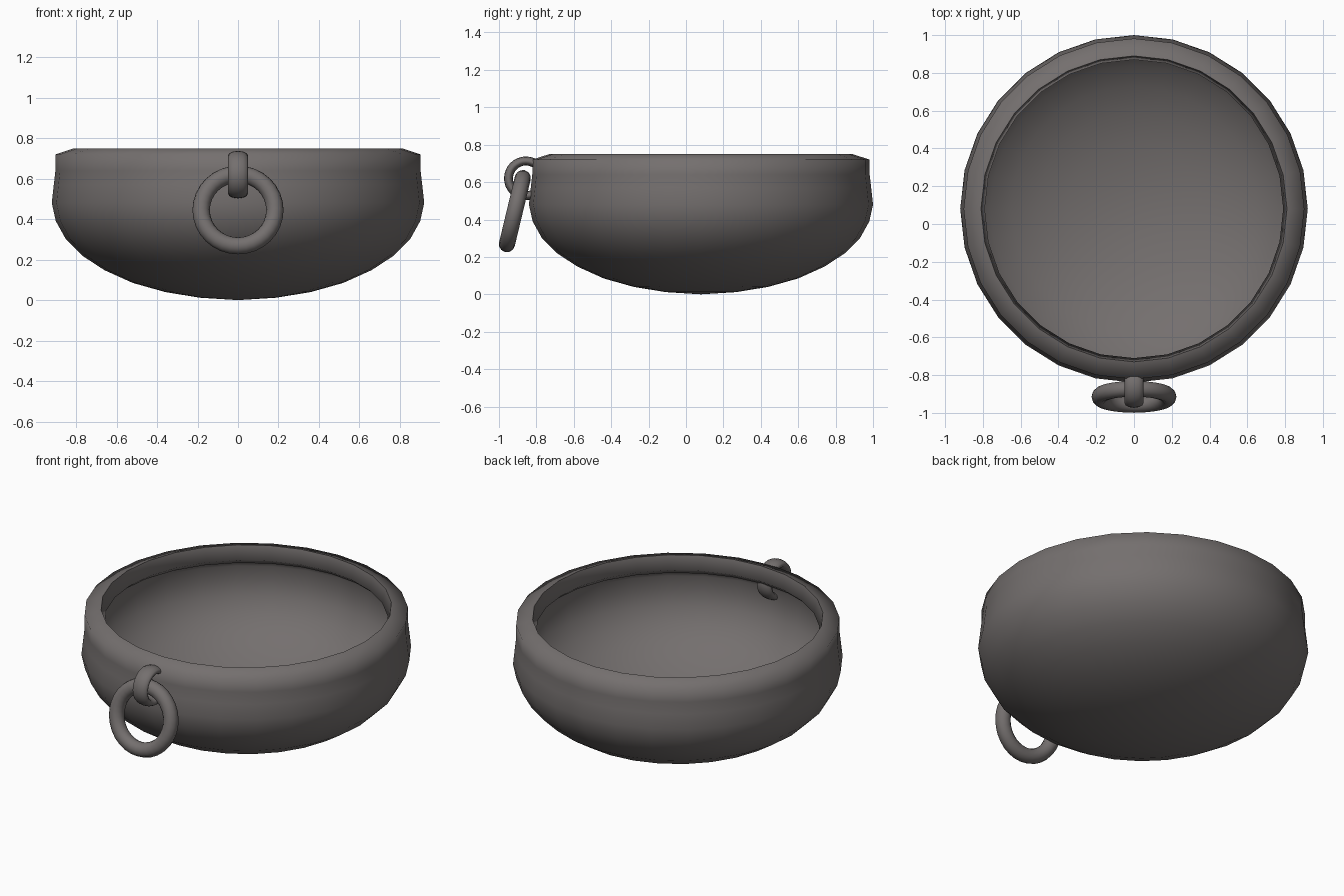
import bpy, bmesh, math
from mathutils import Matrix

if "Cube" in bpy.data.objects:
    bpy.data.objects.remove(bpy.data.objects["Cube"])

iron = bpy.data.materials.new("dark iron")
iron.diffuse_color = (0.175, 0.16, 0.157, 1)
iron.use_nodes = True
iron.node_tree.nodes["Principled BSDF"].inputs["Base Color"].default_value = iron.diffuse_color
CY = 0.08  # bowl centre in y


def finish(bm, name, angle):
    bmesh.ops.recalc_face_normals(bm, faces=bm.faces)
    me = bpy.data.meshes.new(name)
    bm.to_mesh(me)
    bm.free()
    me.materials.append(iron)
    ob = bpy.data.objects.new(name, me)
    bpy.context.collection.objects.link(ob)
    bpy.ops.object.select_all(action='DESELECT')
    ob.select_set(True)
    bpy.context.view_layer.objects.active = ob
    bpy.ops.object.shade_smooth_by_angle(angle=math.radians(angle))
    return ob


def lathe(name, profile, seg, angle):
    bm = bmesh.new()
    vs = [bm.verts.new((0, -r, z)) for r, z in profile]
    es = [bm.edges.new(p) for p in zip(vs, vs[1:])]
    bmesh.ops.spin(bm, geom=vs + es, cent=(0, 0, 0), axis=(0, 0, 1),
                   angle=2 * math.pi, steps=seg, use_duplicate=False)
    bmesh.ops.remove_doubles(bm, verts=bm.verts, dist=1e-4)
    bmesh.ops.translate(bm, verts=bm.verts, vec=(0, CY, 0))
    return finish(bm, name, angle)


def torus(name, major, thick, width, matrix, seg=32, sides=12):
    # ring around the local x axis, oval cross-section
    bm = bmesh.new()
    rows = []
    for i in range(seg):
        a = 2 * math.pi * i / seg
        row = []
        for j in range(sides):
            b = 2 * math.pi * j / sides
            r = major + thick * math.cos(b)
            row.append(bm.verts.new((width * math.sin(b), r * math.cos(a), r * math.sin(a))))
        rows.append(row)
    for i in range(seg):
        p, q = rows[i], rows[(i + 1) % seg]
        for j in range(sides):
            k = (j + 1) % sides
            bm.faces.new((p[j], p[k], q[k], q[j]))
    bmesh.ops.transform(bm, matrix=matrix, verts=bm.verts)
    return finish(bm, name, 80)


# bowl: round outside, rolled rim, thin inner shell
outer = [(0, 0), (0.19, 0.012), (0.36, 0.04), (0.52, 0.085), (0.66, 0.148), (0.77, 0.22),
         (0.85, 0.30), (0.90, 0.39), (0.92, 0.48), (0.91, 0.57), (0.902, 0.64), (0.902, 0.72)]
rim = [(0.81, 0.75), (0.79, 0.665), (0.83, 0.63), (0.89, 0.62)]
inner = [(r - 0.01 if r else 0, z + 0.01) for r, z in reversed(outer[:10])]
lathe("bowl", outer + rim + inner, 28, 75)

# hook through the front wall
torus("hook", 0.093, 0.024, 0.05, Matrix.Translation((0, -0.856, 0.62)))

# hanging ring, leaning out at the bottom
torus("hanging_ring", 0.182, 0.043, 0.043,
      Matrix.Translation((0, -0.915, 0.445)) @ Matrix.Rotation(math.radians(-13.5), 4, 'X')
      @ Matrix.Rotation(math.pi / 2, 4, 'Z'))
